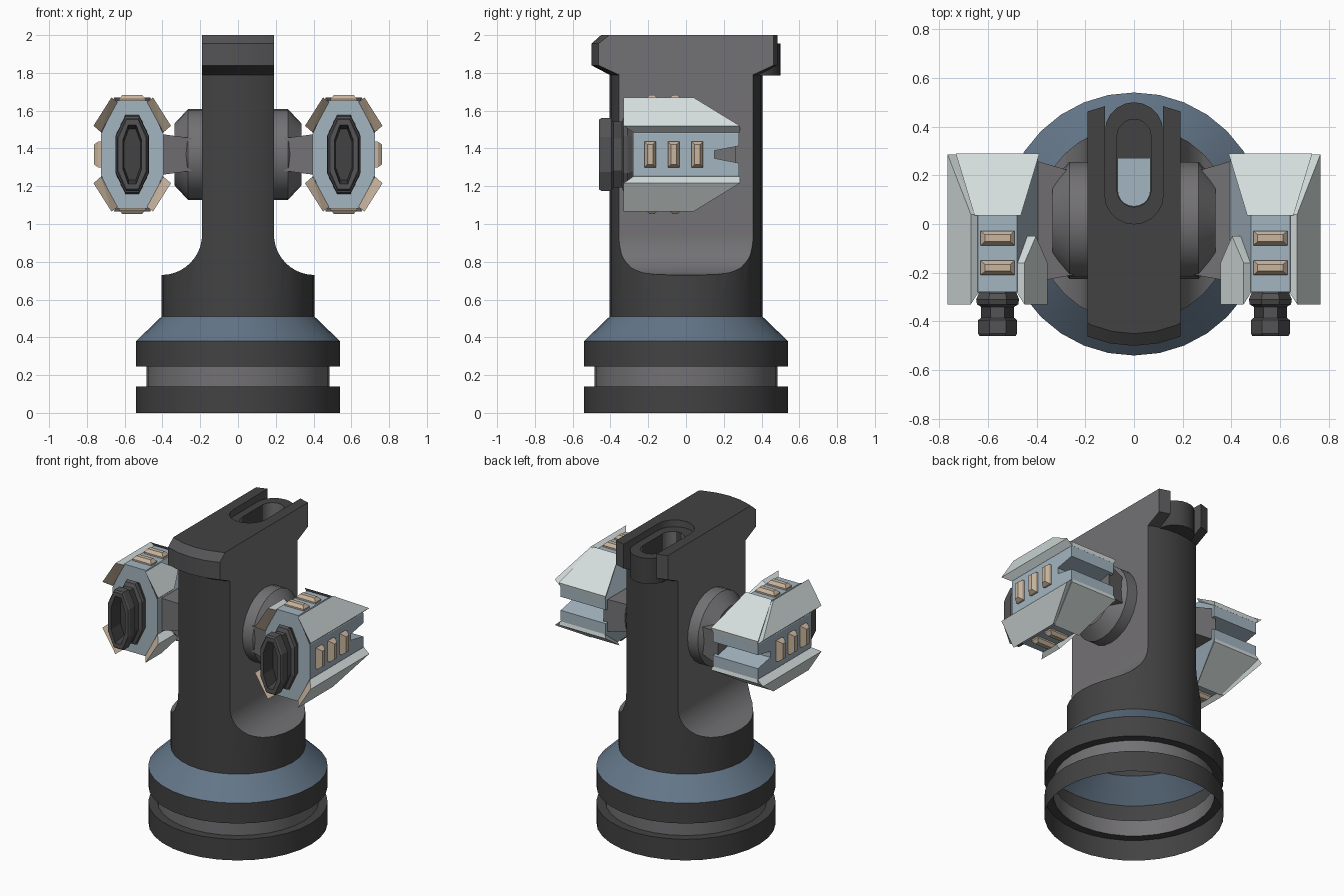
import bpy, bmesh, math
from mathutils import Vector

if "Cube" in bpy.data.objects:
    bpy.data.objects.remove(bpy.data.objects["Cube"])

COLORS = {
    "charcoal": (0.055, 0.055, 0.055), "grey": (0.17, 0.165, 0.172),
    "steel": (0.088, 0.086, 0.09), "slate_blue": (0.125, 0.18, 0.245),
    "light_blue": (0.37, 0.46, 0.53), "pale": (0.66, 0.73, 0.72),
    "tan": (0.58, 0.46, 0.34),
}
NAMES = list(COLORS)
MATS = []
for n, c in COLORS.items():
    m = bpy.data.materials.new(n)
    m.diffuse_color = (*c, 1)
    m.use_nodes = True
    m.node_tree.nodes["Principled BSDF"].inputs["Base Color"].default_value = m.diffuse_color
    MATS.append(m)


def finish(name, bm, rule=None, smooth=False):
    """Turn a bmesh into an object; rule(face) returns a colour name."""
    bmesh.ops.recalc_face_normals(bm, faces=bm.faces)
    bm.normal_update()
    me = bpy.data.meshes.new(name)
    for m in MATS:
        me.materials.append(m)
    if rule:
        for f in bm.faces:
            f.material_index = NAMES.index(rule(f))
    bm.to_mesh(me)
    bm.free()
    ob = bpy.data.objects.new(name, me)
    bpy.context.collection.objects.link(ob)
    if smooth:
        smooth_edges(ob)
    return ob


def smooth_edges(ob):
    bpy.ops.object.select_all(action='DESELECT')
    ob.select_set(True)
    bpy.context.view_layer.objects.active = ob
    bpy.ops.object.shade_smooth_by_angle(angle=math.radians(30))


def loft(name, rings, rule, caps=(True, True), smooth=False):
    bm = bmesh.new()
    loops = [[bm.verts.new(p) for p in r] for r in rings]
    n = len(loops[0])
    for a, b in zip(loops, loops[1:]):
        for i in range(n):
            j = (i + 1) % n
            bm.faces.new((a[i], a[j], b[j], b[i]))
    if caps[0]:
        bm.faces.new(loops[0])
    if caps[1]:
        bm.faces.new(loops[-1])
    return finish(name, bm, rule, smooth)


def hull(name, pts, rule):
    bm = bmesh.new()
    for p in pts:
        bm.verts.new(p)
    bmesh.ops.convex_hull(bm, input=bm.verts)
    bmesh.ops.dissolve_limit(bm, angle_limit=0.01, verts=bm.verts, edges=bm.edges)
    return finish(name, bm, rule)


def circle(r, z, n=32):
    return [(r * math.cos(2 * math.pi * i / n), r * math.sin(2 * math.pi * i / n), z) for i in range(n)]


def stadium(r, y0, y1, z, n=10):
    up = [(r * math.cos(math.pi * i / n), y1 + r * math.sin(math.pi * i / n), z) for i in range(n + 1)]
    return up + [(-x, y0 - (y - y1), z) for x, y, z in up]


def flat(c):
    return lambda f: c


# base rings and cone: an open shell
def base_rule(f):
    c = f.calc_center_median()
    if c.z > 0.381:
        return "slate_blue"
    return "grey" if 0.145 < c.z < 0.24 else "charcoal"


loft("base", [circle(r, z) for r, z in ((.54, 0), (.54, .14), (.485, .14), (.485, .245),
     (.54, .245), (.54, .38), (.405, .51))], base_rule, (False, False), True)

# column with flared head, trimmed to a slab with rounded shoulders
column = loft("column", [circle(r, z) for r, z in ((.405, .51), (.405, 1.79), (.5, 1.84),
              (.5, 1.955), (.45, 2.0))], flat("charcoal"))
for v in column.data.vertices:
    if v.co.z > 1.99 and v.co.y > 0:
        v.co.x *= .5 / .45
        v.co.y *= .5 / .45
side = [(.6, .4), (.6, .73)] + [(.405 - .215 * math.sin(t), .945 - .215 * math.cos(t))
        for t in [math.pi / 2 * i / 10 for i in range(11)]] + [(.19, 2.2)]
prof = side + [(-x, z) for x, z in reversed(side)]
trim = loft("trim_cutter", [[(x, y, z) for x, z in prof] for y in (-.8, .8)], flat("grey"))
notch = loft("notch_cutter", [stadium(.12, .12, .8, z) for z in (1.785, 2.2)], flat("charcoal"))
for cutter, op in ((trim, 'INTERSECT'), (notch, 'DIFFERENCE')):
    mod = column.modifiers.new(cutter.name, 'BOOLEAN')
    mod.object, mod.operation, mod.solver = cutter, op, 'EXACT'
bpy.context.view_layer.update()
baked = bpy.data.meshes.new_from_object(column.evaluated_get(bpy.context.evaluated_depsgraph_get()))
for o in (column, trim, notch):
    bpy.data.objects.remove(o)


def column_rule(f):
    c, n = f.calc_center_median(), f.normal
    if abs(n.x) > .98 and abs(abs(c.x) - .19) < .005:
        return "grey"
    if .6 < c.z < 1.7 and math.hypot(c.x, c.y) < .398:
        return "grey"
    if c.z > 1.845 and n.z < .9:
        return "steel"
    return "charcoal"


bm = bmesh.new()
bm.from_mesh(baked)
bm.normal_update()
bmesh.ops.delete(bm, geom=[f for f in bm.faces if f.normal.z < -.9 and f.calc_center_median().z < .52],
                 context='FACES')
finish("column", bm, column_rule, True)

# slotted insert at the back of the head
loft("slot_insert", [stadium(.12, .12, .38, 1.785), stadium(.12, .12, .38, 1.955),
     stadium(.07, .14, .36, 1.955), stadium(.07, .14, .36, 1.80)],
     lambda f: "grey" if f.normal.z < .5 and f.calc_center_median().z > 1.86 and
     abs(f.calc_center_median().x) < .069 and .075 < f.calc_center_median().y < .43 else "charcoal",
     smooth=True)
plate = stadium(.068, .14, .27, 1.805)
loft("slot_window", [[(x, min(y, .27), z + d) for x, y, z in plate] for d in (0, .004)], flat("light_blue"))

CX, CZ = .56, 1.368


def build_side(s, tag):
    def P(x, y, z):          # pod space to world, mirrored by s
        return (s * (CX + x), y, CZ + z)

    # hub on the column
    loft(tag + "_hub", [[(s * x, .015 + r * math.cos(t), CZ + r * math.sin(t))
         for t in [2 * math.pi * i / 24 for i in range(24)]]
         for x, r in ((.18, .24), (.265, .24), (.335, .165))], flat("grey"), smooth=True)

    # arm between hub and pod, flaring towards the pod
    hull(tag + "_arm", [(s * x, y, CZ + z * k) for x, ya, yb, z in ((.2, -.2, .2, .08), (.42, -.24, .265, .11))
         for y in (ya, yb) for k in (-1, 1)], flat("grey"))

    # eight-sided pod body with a split, sloping tail
    def section(y, w, h):
        return [P(a * x, y, b * z) for a in (-1, 1) for b in (-1, 1) for x, z in ((.165, .11), (w, h))]
    hull(tag + "_pod_body", section(-.28, .08, .285) + section(.04, .08, .285) + section(.15, .116, .21),
         flat("light_blue"))
    for b, lvl in ((1, "upper"), (-1, "lower")):
        hull(f"{tag}_pod_tail_{lvl}", [P(a * x, y, b * z) for a in (-1, 1) for x, y, z in (
             (.165, .15, .02), (.165, .15, .11), (.116, .15, .21),
             (.165, .28, .045), (.165, .28, .11), (.158, .28, .125))], flat("light_blue"))

        # sloping tail cover
        hull(f"{tag}_tail_cover_{lvl}", [P(a * x, y, b * z) for a in (-1, 1) for x, y, z in (
             (.095, .035, .302), (.085, .04, .28), (.172, .29, .14), (.165, .285, .115))],
             lambda f: "pale" if abs(f.normal.z) > .4 else "steel" if f.normal.y < -.5 else "pale")

        # diagonal armour plates with bevelled front edges
        for a, place in ((1, "outer"), (-1, "inner")):
            top, low = Vector((.11, .302)), Vector((.205, .152))
            ctop, clow = Vector((.078, .278)), Vector((.165, .117))
            if a > 0:
                ends = ((0, .04), (1, .285))
            else:
                ends = ((0, -.16), (.5, -.05), (1, -.16))
            pts = []
            for p, q, front in ((top, low, -.33), (ctop, clow, -.28)):
                for t, y in ((0, front), (1, front)) + ends:
                    v = p.lerp(q, t)
                    pts.append(P(a * v.x, y, b * v.y))
            hull(f"{tag}_plate_{lvl}_{place}", pts, lambda f: "tan" if f.normal.y < -.4 else "pale")

        # vents on top and bottom
        for k, y in enumerate((-.18, -.058)):
            hull(f"{tag}_vent_{lvl}_{k}", [P(i * x, y + j * d, b * z) for i in (-1, 1) for j in (-1, 1)
                 for x, d, z in ((.07, .03, .28), (.07, .03, .295), (.052, .014, .315))], flat("tan"))

    # vents on the outer side
    for k, y in enumerate((-.19, -.065, .06)):
        hull(f"{tag}_side_vent_{k}", [P(x, y + j * d, i * h) for i in (-1, 1) for j in (-1, 1)
             for x, d, h in ((.16, .03, .068), (.18, .03, .068), (.203, .014, .052))], flat("tan"))

    # hollow muzzle
    def ring(y, w, h):
        q = [(w, -.48 * h), (w, .48 * h), (.42 * w, h), (-.42 * w, h)]
        return [P(x, y, z) for x, z in q + [(-x, -z) for x, z in q]]
    rings = [ring(*r) for r in ((-.27, .078, .19), (-.285, .078, .19), (-.31, .088, .208), (-.33, .085, .2),
             (-.34, .068, .175), (-.385, .068, .175), (-.395, .08, .192), (-.45, .08, .192),
             (-.46, .074, .184), (-.46, .05, .155), (-.37, .044, .135))]
    loft(tag + "_muzzle", rings, lambda f: "charcoal" if f.calc_center_median().y > -.43 and
         f.calc_center_median().y < -.36 and abs(abs(f.calc_center_median().x) - CX) < .049 and
         abs(f.calc_center_median().z - CZ) < .15 else "steel")


build_side(1, "right")
build_side(-1, "left")
